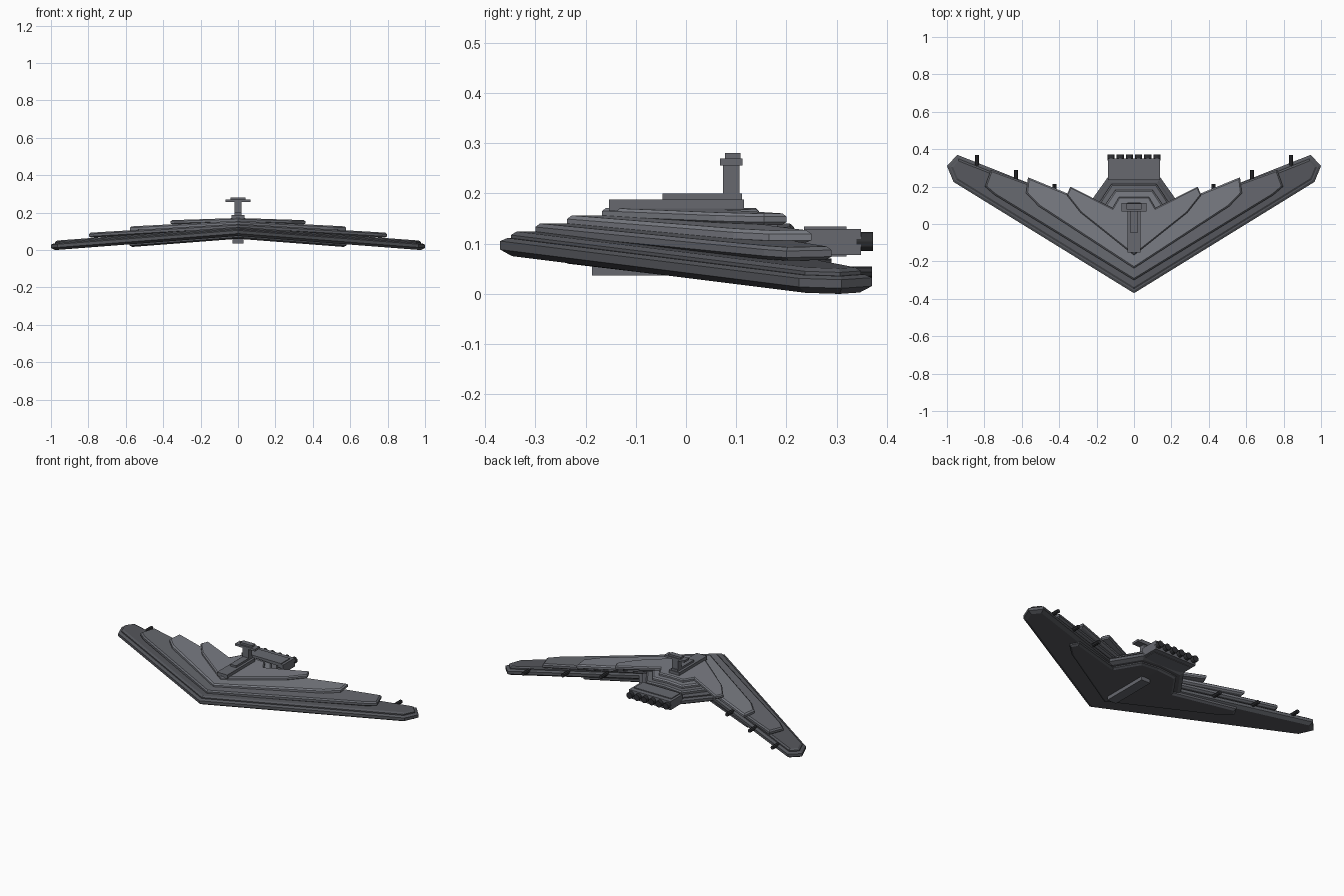
import bpy, bmesh, math
from mathutils import Vector

if "Cube" in bpy.data.objects:
    bpy.data.objects.remove(bpy.data.objects["Cube"])


def material(name, v):
    m = bpy.data.materials.new(name)
    m.diffuse_color = (v * 0.93, v * 0.97, v * 1.1, 1)
    m.use_nodes = True
    m.node_tree.nodes["Principled BSDF"].inputs["Base Color"].default_value = m.diffuse_color
    return m


DARK = material("dark_hull", 0.10)
MID = material("mid_hull", 0.145)
LIGHT = material("light_hull", 0.21)
BLACK = material("nozzle_metal", 0.03)


def finish(name, bm, mat):
    bmesh.ops.recalc_face_normals(bm, faces=bm.faces)
    me = bpy.data.meshes.new(name)
    bm.to_mesh(me)
    bm.free()
    ob = bpy.data.objects.new(name, me)
    bpy.context.collection.objects.link(ob)
    me.materials.append(mat)
    return ob


def inset(half, d):
    """Mitred inset of a symmetric outline given as its right half, nose to stern."""
    pts = [Vector(p) for p in half]
    flip = lambda p: Vector((-p.x, p.y))
    ext = [flip(pts[1])] + pts + [flip(pts[-2])]
    out = []
    for a, b, c in zip(ext, ext[1:], ext[2:]):
        u, v = (b - a).normalized(), (c - b).normalized()
        n1, n2 = Vector((-u.y, u.x)), Vector((-v.y, v.x))
        out.append(b + (n1 + n2) * d / (1 + n1.dot(n2)))
    return out


def wing_layer(name, half, profile, slope, mat):
    """Chamfered swept slab: profile is (inset, z) pairs; z falls off with x."""
    bm = bmesh.new()
    rings = []
    for d, z in profile:
        rings.append([bm.verts.new((p.x, p.y, z - slope * abs(p.x)))
                      for p in inset(half, d)])
    for lo, hi in zip(rings, rings[1:]):
        for i in range(len(half) - 1):
            bm.faces.new((lo[i], lo[i + 1], hi[i + 1], hi[i]))
    bm.faces.new(rings[0])
    bm.faces.new(rings[-1])
    ob = finish(name, bm, mat)
    mod = ob.modifiers.new("mirror", 'MIRROR')
    mod.use_axis[0] = True
    return ob


def box(name, x, y, z, mat=MID):
    """Box with half width x centred on the midline, y and z are ranges."""
    bm = bmesh.new()
    bmesh.ops.create_cube(bm, size=1)
    for v in bm.verts:
        v.co = (v.co.x * 2 * x, y[0] + (v.co.y + .5) * (y[1] - y[0]),
                z[0] + (v.co.z + .5) * (z[1] - z[0]))
    return finish(name, bm, mat)


def barrel(name, x, y, z, r, sides, mat):
    bpy.ops.mesh.primitive_cylinder_add(
        vertices=sides, radius=r, depth=y[1] - y[0],
        location=(x, (y[0] + y[1]) / 2, z), rotation=(math.pi / 2, 0, 0))
    ob = bpy.context.object
    ob.name = name
    ob.data.materials.append(mat)
    return ob


# Stacked wing layers, largest at the bottom
hull = [(0, -.37), (.965, .225), (1.0, .31), (.945, .37), (.25, .095), (.14, .25), (0, .25)]
wing_layer("lower_hull", hull,
           [(.02, .075), (0, .088), (0, .105), (.012, .111)], .077, DARK)
wing_layer("upper_hull", inset(hull, .018),
           [(0, .105), (0, .117), (.01, .124)], .076, DARK)
wing_layer("second_deck",
           [(0, -.30), (.745, .155), (.797, .2), (.765, .29), (.205, .085), (.12, .215), (0, .215)],
           [(.01, .113), (0, .12), (0, .133), (.008, .14)], .06, MID)
wing_layer("third_deck",
           [(0, -.237), (.51, .095), (.577, .165), (.567, .25), (.165, .085), (.1, .182), (0, .182)],
           [(.01, .13), (0, .136), (0, .149), (.008, .156)], .052, LIGHT)
wing_layer("fourth_deck",
           [(0, -.167), (.285, .06), (.36, .155), (.34, .2), (.115, .085), (.08, .145), (0, .145)],
           [(.006, .148), (0, .154), (0, .165), (.006, .171)], .032, LIGHT)

# Underside plate and keel
wing_layer("belly_plate",
           [(0, -.25), (.5, .075), (.58, .15), (.55, .2), (.21, .08), (.12, .21), (0, .21)],
           [(.012, .06), (0, .068), (0, .08)], .077, DARK)
box("keel", .03, (-.187, .1), (.036, .075))

# Spine and command tower
box("spine_base", .035, (-.153, .116), (.165, .188))
box("spine_step", .02, (-.047, .112), (.18, .2))
box("tower_neck", .02, (.074, .107), (.19, .262))
box("tower_bridge", .067, (.068, .113), (.256, .269))
box("tower_cap", .04, (.078, .109), (.265, .28))

# Engine block with six nozzles
box("engine_block", .14, (.235, .349), (.077, .129))
box("engine_cover", .125, (.235, .32), (.074, .134))
for i in range(6):
    barrel("engine_nozzle", (i - 2.5) * .049, (.34, .372), .104, .019, 12, BLACK)

# Small thrusters along the trailing edges
for side in (-1, 1):
    for x, y in ((.84, .37), (.63, .29), (.425, .215)):
        barrel("wing_thruster", side * x, (y - .09, y), .107 - .076 * x, .011, 8, BLACK)
